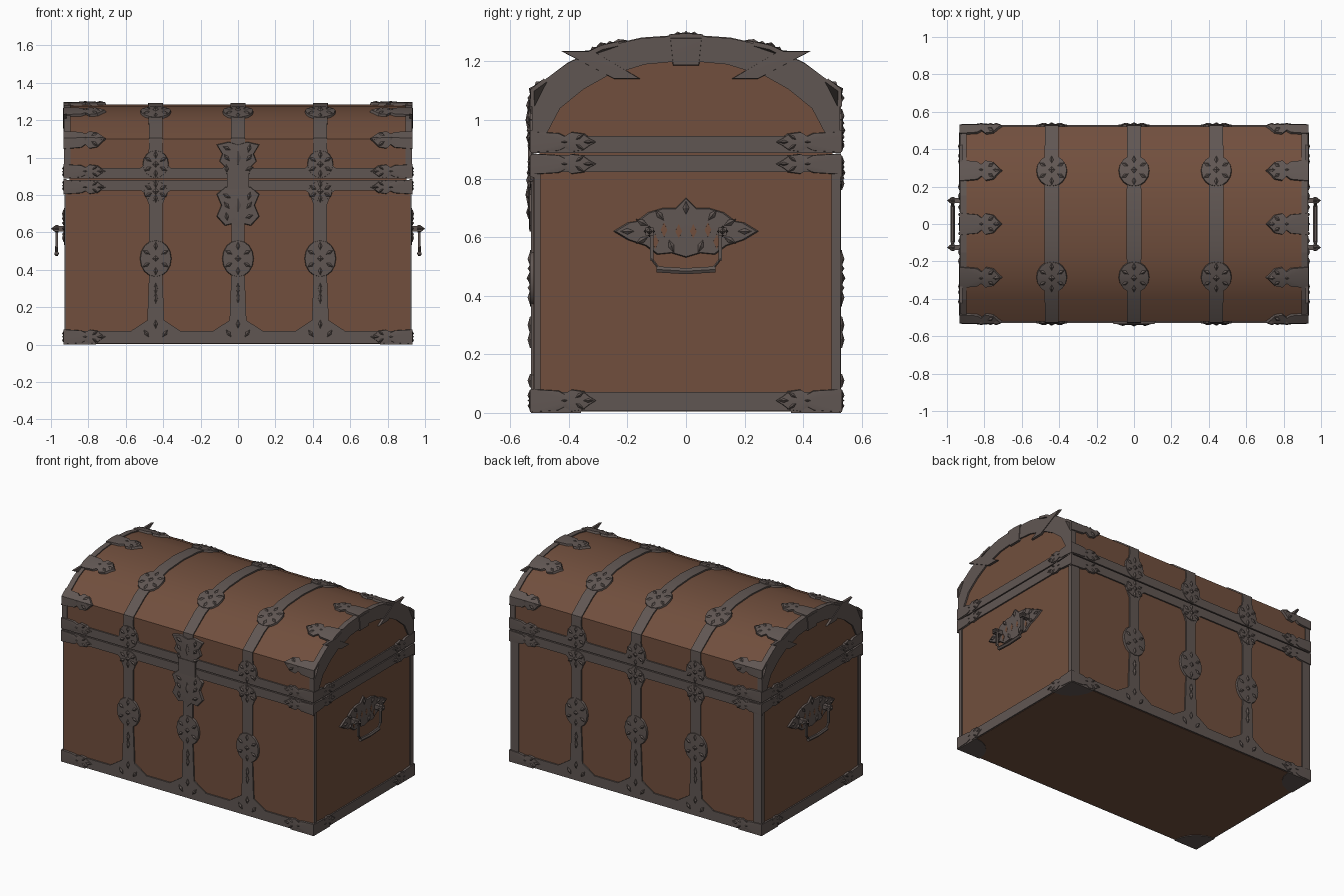
import bpy, bmesh, math

if "Cube" in bpy.data.objects:
    bpy.data.objects.remove(bpy.data.objects["Cube"])

def material(name, rgb):
    m = bpy.data.materials.new(name)
    m.diffuse_color = (*rgb, 1)
    m.use_nodes = True
    m.node_tree.nodes["Principled BSDF"].inputs["Base Color"].default_value = m.diffuse_color
    return m

WOOD = material("brown wood", (0.165, 0.078, 0.047))
IRON = material("grey iron", (0.118, 0.094, 0.086))

def finish(bm, name, mat):
    bmesh.ops.recalc_face_normals(bm, faces=bm.faces)
    me = bpy.data.meshes.new(name)
    bm.to_mesh(me)
    bm.free()
    me.materials.append(mat)
    ob = bpy.data.objects.new(name, me)
    bpy.context.collection.objects.link(ob)
    bpy.ops.object.select_all(action='DESELECT')
    ob.select_set(True)
    bpy.context.view_layer.objects.active = ob
    bpy.ops.object.shade_smooth_by_angle(angle=math.radians(28))
    return ob

def box(bm, x0, x1, y0, y1, z0, z1):
    v = [bm.verts.new((x, y, z)) for x in (x0, x1) for y in (y0, y1) for z in (z0, z1)]
    for f in ((0, 1, 3, 2), (4, 6, 7, 5), (0, 4, 5, 1), (2, 3, 7, 6), (0, 2, 6, 4), (1, 5, 7, 3)):
        bm.faces.new([v[i] for i in f])

def loft(bm, a, b):
    """Solid between two matching point loops."""
    va, vb = [bm.verts.new(p) for p in a], [bm.verts.new(p) for p in b]
    n = len(a)
    for i in range(n):
        j = (i + 1) % n
        bm.faces.new((va[i], va[j], vb[j], vb[i]))
    return va, vb

# Cross-section of the chest: up the front, over the lid, down the back
ARCH = [(-.52, 1.10), (-.40, 1.188), (-.285, 1.243), (-.15, 1.273), (0, 1.283)]
ARCH += [(-y, z) for y, z in ARCH[-2::-1]]
PATH = [(-.52, 0)] + ARCH + [(.52, 0)]
DIST = [0]
for p, q in zip(PATH, PATH[1:]):
    DIST.append(DIST[-1] + math.dist(p, q))
LEN = DIST[-1]

def wrap(u, s, h):
    """Point at x = u, distance s along the cross-section, height h above it."""
    i = max(k for k in range(len(PATH) - 1) if k == 0 or DIST[k] <= s + 1e-6)
    def normal(k):
        (a, b), (c, d) = PATH[k], PATH[k + 1]
        l = math.hypot(c - a, d - b)
        return (b - d) / l, (c - a) / l
    t = (s - DIST[i]) / (DIST[i + 1] - DIST[i])
    ny, nz = normal(i)
    if abs(t) < 1e-4 and i > 0:
        my, mz = normal(i - 1)
        ny, nz = (ny + my) / 2, (nz + mz) / 2
    (a, b), (c, d) = PATH[i], PATH[i + 1]
    return (u, a + (c - a) * t + ny * h, b + (d - b) * t + nz * h)

def back(u, s, h):
    return wrap(u, LEN - s, h)

def end(sign):
    return lambda u, v, h: (sign * (.92 + h), u, v)

def plate(bm, surf, pts, c, h=.012, hc=.016, base=-.002):
    """Slightly domed plate of outline pts, laid on a surface around c."""
    low = [surf(c[0] + u, c[1] + v, base) for u, v in pts]
    top = [surf(c[0] + u * .96, c[1] + v * .96, h) for u, v in pts]
    lo, up = loft(bm, low, top)
    mu = sum(p[0] for p in pts) / len(pts)
    mid = bm.verts.new(surf(c[0] + mu, c[1], hc))
    for i in range(len(up)):
        bm.faces.new((up[i], up[(i + 1) % len(up)], mid))
    bm.faces.new(lo)

def diamond(bm, surf, c, ang, a=.024, b=.011, h=.013, hc=.021):
    ca, sa = math.cos(ang), math.sin(ang)
    pts = [(a * ca, a * sa), (-b * sa, b * ca), (-a * ca, -a * sa), (b * sa, -b * ca)]
    plate(bm, surf, pts, c, h, hc, base=.004)

def rosette(bm, surf, c, ru=.085, rv=.1, n=6):
    pts = [(ru * math.cos(k * math.pi / 8), rv * math.sin(k * math.pi / 8)) for k in range(16)]
    plate(bm, surf, pts, c)
    for k in range(n):
        t = (k + .5) * 2 * math.pi / n
        diamond(bm, surf, (c[0] + ru * .66 * math.cos(t), c[1] + rv * .66 * math.sin(t)), t)
    diamond(bm, surf, c, 0, .018, .018, .015, .024)

def leaf(bm, surf, u0, d, v, hh, length=.23):
    """Pointed leaf growing from an edge at u0 in direction d."""
    half = [(0, 1), (.42, .85), (.52, .55), (.62, .95), (.8, .8), (.9, .35)]
    pts = [(0, 0)] + half + [(1, 0)] + [(a, -b) for a, b in half[::-1]]
    plate(bm, surf, [(d * a * length, b * hh) for a, b in pts], (u0, v), .013, .017)
    for a, b, t in ((.5, 0, 0), (.72, .45, .6), (.72, -.45, -.6), (.85, 0, 0)):
        diamond(bm, surf, (u0 + d * a * length, v + b * hh), t * d, .022, .2 * hh)

# Wooden body and lid
bm = bmesh.new()
box(bm, -.92, .92, -.52, .52, .004, .88)
finish(bm, "body", WOOD)
bm = bmesh.new()
prof = [(-.52, .889)] + ARCH + [(.52, .889)]
a, b = loft(bm, [(-.92, *p) for p in prof], [(.92, *p) for p in prof])
bm.faces.new(a)
bm.faces.new(b)
finish(bm, "lid", WOOD)
bm = bmesh.new()
box(bm, -.9, .9, -.5, .5, .87, .9)
finish(bm, "inner_rim", WOOD)

# Iron belts and vertical corner trims
bm = bmesh.new()
for z0, z1 in ((.006, .072), (.823, .881), (.888, .945)):
    box(bm, -.929, .929, -.529, .529, z0, z1)
for s in (-1, 1):
    x = sorted((s * .868, s * .927))
    box(bm, *x, .497, .527, .05, .85)
    x = sorted((s * .90, s * .927))
    box(bm, *x, -.519, -.497, .05, .85)
finish(bm, "belts", IRON)

# Iron arches on the lid ends
inner = [(-.51, .889), (-.43, 1.04), (-.35, 1.105), (-.27, 1.15), (-.14, 1.19), (0, 1.203)]
inner += [(-y, z) for y, z in inner[-2::-1]]
outer = [(y * 1.012, z + (.006 if z > 1 else 0)) for y, z in prof]
bm = bmesh.new()
for s in (-1, 1):
    for i in range(len(outer) - 1):
        quad = [outer[i], outer[i + 1], inner[i + 1], inner[i]]
        a, b = loft(bm, [(s * .895, *p) for p in quad], [(s * .93, *p) for p in quad])
        bm.faces.new(a)
        bm.faces.new(b)
    for y, z in ((-.285, 1.19), (0, 1.236), (.285, 1.19)):
        lean = -y * .3
        pts = [(-.055 - lean, .045), (.055 - lean, .045), (.045 + lean, -.05), (-.045 + lean, -.05)]
        plate(bm, end(s), pts, (y, z), .014, .015)
bmesh.ops.remove_doubles(bm, verts=bm.verts, dist=1e-5)
finish(bm, "lid_end_arches", IRON)

# Straps running round the chest, widening at joints
WIDTH = [(0, .14), (.075, .13), (.13, .045), (.36, .036), (.56, .036), (.75, .036), (.81, .06),
         (.84, .10), (.93, .10), (.97, .05), (1.05, .036), (LEN / 2, .04)]

def width(s):
    s = min(s, LEN - s)
    for (a, wa), (b, wb) in zip(WIDTH, WIDTH[1:]):
        if s <= b + 1e-6:
            return wa + (wb - wa) * (s - a) / (b - a)
    return WIDTH[-1][1]

bm = bmesh.new()
stops = {w[0] for w in WIDTH} | {LEN - w[0] for w in WIDTH} | set(DIST)
for x in (-.44, 0, .44):
    for s0, s1 in ((.006, .881), (.889, LEN - .889), (LEN - .881, LEN - .006)):
        ss = [s0] + sorted(s for s in stops if s0 + .001 < s < s1 - .001) + [s1]
        rows = []
        for s in ss:
            w = width(s)
            rows.append([bm.verts.new(wrap(x + k * w, s, h)) for k, h in ((-1, -.002), (-1, .009), (1, .009), (1, -.002))])
        for p, q in zip(rows, rows[1:]):
            for k in range(4):
                bm.faces.new((p[k], p[(k + 1) % 4], q[(k + 1) % 4], q[k]))
        bm.faces.new(rows[0])
        bm.faces.new(rows[-1])
finish(bm, "straps", IRON)

# Rosettes on the straps and leaves at the corners
ros, lea = bmesh.new(), bmesh.new()
for surf in (wrap, back):
    for x in (-.44, 0, .44):
        rosette(ros, surf, (x, .46))
        rosette(ros, surf, (x, DIST[3]), .083, .09)
        if x or surf is back:
            rosette(ros, surf, (x, .965), .07, .075)
            rosette(ros, surf, (x, .82), .065, .055)
        for dx in (-.05, 0, .05):
            diamond(ros, surf, (x + dx, .06 + .05 * (dx == 0)), math.pi / 2 - dx * 12)
        for v in (.25, .3):
            diamond(ros, surf, (x, v), math.pi / 2, .03, .012)
    for s in (-1, 1):
        for v, hh in ((.042, .04), (.842, .038), (.927, .038), (DIST[1], .055), (DIST[3], .06)):
            leaf(lea, surf, s * .932, -s, v, hh)
for s in (-1, 1):
    leaf(lea, wrap, s * .932, -s, LEN / 2, .06)
    for e in (-1, 1):
        for v, hh in ((.042, .04), (.85, .036), (.925, .036)):
            leaf(lea, end(s), e * .53, -e, v, hh)
finish(ros, "rosettes", IRON)
finish(lea, "corner_leaves", IRON)

# Iron corner patches under the chest
bm = bmesh.new()
for s in (-1, 1):
    for e in (-1, 1):
        arc = [(0, 0)] + [(.17 * math.cos(k * math.pi / 10), .17 * math.sin(k * math.pi / 10)) for k in range(6)]
        a, b = loft(bm, [(s * (.929 - p), e * (.529 - q), 0) for p, q in arc],
                    [(s * (.929 - p), e * (.529 - q), .007) for p, q in arc])
        bm.faces.new(a)
        bm.faces.new(b)
finish(bm, "base_corners", IRON)

# Lock on the front: hasp on the lid, lock plate on the body
bm = bmesh.new()
hasp = [(.06, -.1), (.07, -.05), (.1, -.02), (.085, .02), (.115, .07), (.05, .085), (0, .07)]
lock = [(.07, .1), (.115, .06), (.09, 0), (.115, -.06), (.07, -.11), (.03, -.1), (0, -.13)]
for pts, c in ((hasp, (0, 1.0)), (lock, (0, .745))):
    plate(bm, wrap, pts + [(-u, v) for u, v in pts[-2::-1]], c, .015, .02)
    for u in (-.06, .06):
        for v in (-.06, 0, .05):
            diamond(bm, wrap, (c[0] + u, c[1] + v), u * 15 + v * 9, .024, .011, .018, .026)
    diamond(bm, wrap, c, math.pi / 2, .04, .018, .02, .028)
box(bm, -.06, .06, -.54, -.52, .83, .93)
finish(bm, "lock", IRON)

# Handles on both ends
def rod(bm, pts, r):
    rings = []
    for x, y, z in pts:
        rings.append([(x + r * math.cos(k * math.pi / 3), y, z + r * math.sin(k * math.pi / 3)) for k in range(6)])
    for p, q in zip(rings, rings[1:]):
        a, b = loft(bm, p, q)
        bm.faces.new(a)
        bm.faces.new(b)

bm, holes = bmesh.new(), bmesh.new()
up = [(.25, 0), (.2, .03), (.17, .035), (.13, .065), (.08, .08), (.035, .08), (0, .115)]
down = [(0, -.09), (.05, -.075), (.1, -.08), (.14, -.05), (.2, -.03)]
pts = up + [(-u, v) for u, v in up[-2::-1]] + [(-u, v) for u, v in down[:0:-1]] + down
for s in (-1, 1):
    surf = end(s)
    plate(bm, surf, pts, (0, .62), .01, .012)
    for e in (-1, 1):
        for u, v, t in ((.2, 0, 0), (.15, .03, .5), (.15, -.03, -.5), (.09, .055, .9), (.05, -.05, 1.2)):
            diamond(bm, surf, (e * u, .62 + v), t * e)
        for u, v in ((.025, 0), (.075, .005), (.105, -.035)):
            diamond(holes, surf, (e * u, .62 + v), math.pi / 2, .026, .012, .0125, .013)
        x = sorted((s * .92, s * .985))
        box(bm, *x, e * .125 - .014, e * .125 + .014, .605, .633)
        plate(bm, surf, [(.02, 0), (0, .02), (-.02, 0), (0, -.02)], (e * .125, .62), .055, .08, .04)
        x = sorted((s * .963, s * .977))
        box(bm, *x, e * .117 - .006, e * .117 + .006, .52, .61)
        rod(bm, [(s * .97, e * .117, .525), (s * .97, e * .09, .49)], .008)
    rod(bm, [(s * .97, y, .484 + abs(y) * .06) for y in (-.1, -.05, 0, .05, .1)], .012)
    diamond(bm, surf, (0, .7), math.pi / 2)
finish(bm, "handles", IRON)
finish(holes, "handle_plate_openings", WOOD)
